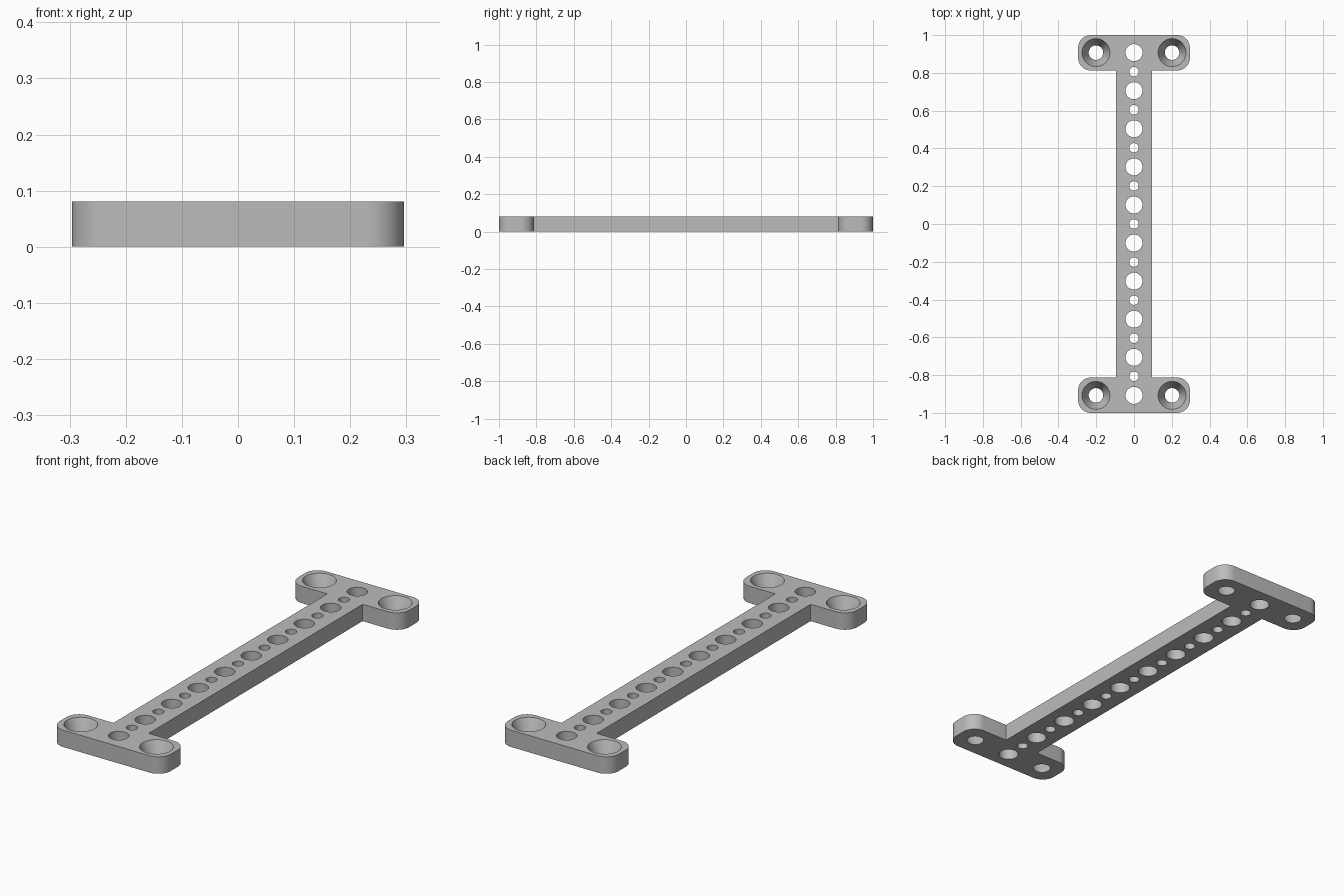
import bpy, bmesh
from math import sin, cos, pi, radians
from mathutils import Matrix

if "Cube" in bpy.data.objects:
    bpy.data.objects.remove(bpy.data.objects["Cube"])

HEIGHT = 0.081
HALF_WIDTH, HALF_LENGTH = 0.296, 1.0
INNER_Y = 0.813          # inner edge of the end plates
BAR_HALF = 0.094
CORNER = 0.067
PITCH = 0.2016           # spacing of the hole row
CORNER_STEPS = 12

grey = bpy.data.materials.new("plain_grey")
grey.use_nodes = True
grey.diffuse_color = (0.5, 0.5, 0.5, 1)
grey.node_tree.nodes["Principled BSDF"].inputs["Base Color"].default_value = (0.5, 0.5, 0.5, 1)


def new_object(name, bm):
    bmesh.ops.recalc_face_normals(bm, faces=bm.faces)
    mesh = bpy.data.meshes.new(name)
    bm.to_mesh(mesh)
    bm.free()
    mesh.materials.append(grey)
    obj = bpy.data.objects.new(name, mesh)
    bpy.context.collection.objects.link(obj)
    return obj


def arc(cx, cy, start):
    angles = [start + pi / 2 * i / CORNER_STEPS for i in range(CORNER_STEPS + 1)]
    return [(cx + CORNER * cos(a), cy + CORNER * sin(a)) for a in angles]


# Outline: one quarter, mirrored to the rest of the I shape
cx = HALF_WIDTH - CORNER
quarter = [(BAR_HALF, INNER_Y)]
quarter += arc(cx, INNER_Y + CORNER, -pi / 2)
quarter += arc(cx, HALF_LENGTH - CORNER, 0)
half = quarter + [(-x, y) for x, y in reversed(quarter)]
outline = half + [(-x, -y) for x, y in half]

bm = bmesh.new()
face = bm.faces.new([bm.verts.new((x, y, 0)) for x, y in outline])
raised = bmesh.ops.extrude_face_region(bm, geom=[face])["geom"]
bmesh.ops.translate(bm, vec=(0, 0, HEIGHT),
                    verts=[v for v in raised if isinstance(v, bmesh.types.BMVert)])
bracket = new_object("mounting_bracket", bm)

# Cutters for every hole, in one helper mesh
cut = bmesh.new()


def add_hole(x, y, bottom, top, sides=48):
    over = 0.25                       # run past both faces at the same taper
    spread = (top - bottom) * over
    bmesh.ops.create_cone(cut, cap_ends=True, segments=sides,
                          radius1=bottom - spread, radius2=top + spread,
                          depth=HEIGHT * (1 + 2 * over),
                          matrix=Matrix.Translation((x, y, HEIGHT / 2)))


for i in range(10):                   # large holes
    add_hole(0, (i - 4.5) * PITCH, 0.045, 0.045)
for i in range(9):                    # small holes between them
    add_hole(0, (i - 4) * PITCH, 0.025, 0.025)
for sx in (-1, 1):                    # tapered screw holes
    for sy in (-1, 1):
        add_hole(sx * PITCH, sy * 4.5 * PITCH, 0.0385, 0.074)
cutter = new_object("hole_cutter", cut)
cutter.hide_render = True

boolean = bracket.modifiers.new("holes", "BOOLEAN")
boolean.operation = "DIFFERENCE"
boolean.solver = "EXACT"
boolean.object = cutter

bpy.ops.object.select_all(action="DESELECT")
bracket.select_set(True)
bpy.context.view_layer.objects.active = bracket
bpy.ops.object.modifier_apply(modifier=boolean.name)
bpy.data.objects.remove(cutter)
bpy.ops.object.shade_smooth_by_angle(angle=radians(30))
